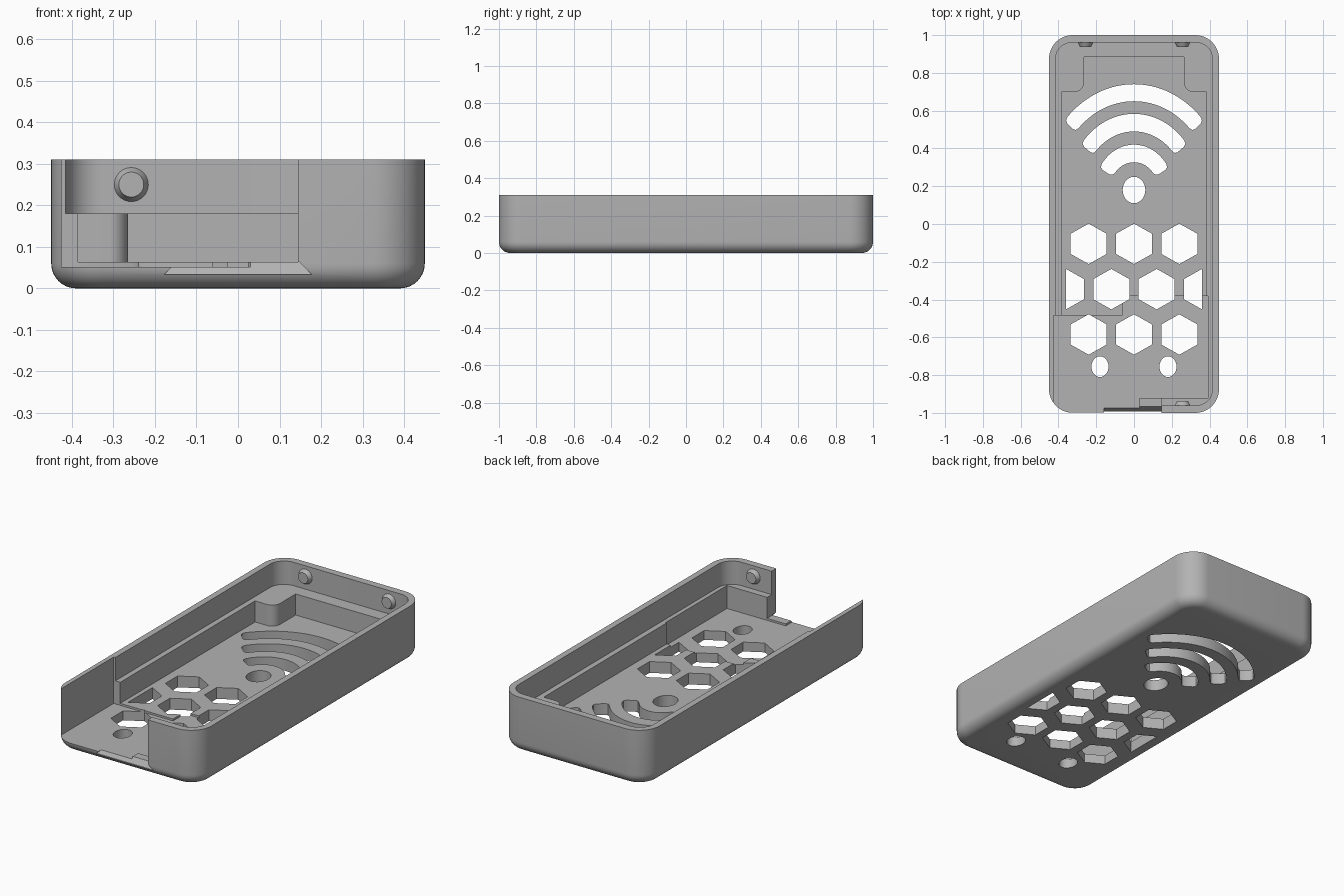
import bpy, bmesh, math
from mathutils import Matrix

cube = bpy.data.objects.get("Cube")
if cube:
    bpy.data.objects.remove(cube, do_unlink=True)

grey = bpy.data.materials.new("plain grey")
grey.use_nodes = True
COLOUR = (0.45, 0.45, 0.45, 1)
grey.diffuse_color = COLOUR
grey.node_tree.nodes["Principled BSDF"].inputs["Base Color"].default_value = COLOUR


def make(name, bm):
    bmesh.ops.recalc_face_normals(bm, faces=bm.faces)
    mesh = bpy.data.meshes.new(name)
    bm.to_mesh(mesh)
    bm.free()
    mesh.materials.append(grey)
    ob = bpy.data.objects.new(name, mesh)
    bpy.context.collection.objects.link(ob)
    return ob


def prism(bm, pts, z0, z1):
    base = bm.faces.new([bm.verts.new((x, y, z0)) for x, y in pts])
    top = bmesh.ops.extrude_face_region(bm, geom=[base])["geom"]
    for v in top:
        if isinstance(v, bmesh.types.BMVert):
            v.co.z = z1


def arc(cx, cy, rx, ry, a0, a1, n):
    return [(cx + rx * math.cos(math.radians(a0 + (a1 - a0) * i / n)),
             cy + ry * math.sin(math.radians(a0 + (a1 - a0) * i / n))) for i in range(n + 1)]


def rounded(hx, hy, r, n=12):
    pts = []
    for sx, sy, a in ((1, 1, 0), (-1, 1, 90), (-1, -1, 180), (1, -1, 270)):
        pts += arc(sx * (hx - r), sy * (hy - r), r, r, a, a + 90, n)
    return pts


def rect(x0, x1, y0, y1):
    return [(x0, y0), (x1, y0), (x1, y1), (x0, y1)]


def cut(body, shapes):
    """Subtract a set of separate prisms given as (points, z0, z1)."""
    bm = bmesh.new()
    for pts, z0, z1 in shapes:
        prism(bm, pts, z0, z1)
    cut_with(body, make("cutter", bm))


def cut_with(body, cutter):
    cutter.hide_render = True
    mod = body.modifiers.new("cut", "BOOLEAN")
    mod.operation, mod.solver, mod.object = "DIFFERENCE", "EXACT", cutter
    bpy.context.view_layer.objects.active = body
    bpy.ops.object.modifier_apply(modifier=mod.name)
    bpy.data.objects.remove(cutter, do_unlink=True)


HEIGHT, LEDGE, FLOOR, RECESS, OVER = 0.31, 0.18, 0.063, 0.052, 0.5

# Outer shell with a rounded bottom edge
bm = bmesh.new()
prism(bm, rounded(0.45, 1, 0.125), 0, HEIGHT)
bottom = [e for e in bm.edges if all(v.co.z < 0.001 for v in e.verts)]
bmesh.ops.bevel(bm, geom=bottom, offset=0.06, segments=8, profile=0.5, affect="EDGES")
case = make("case_tray", bm)

# Upper cavity above the ledge
cut(case, [(rounded(0.415, 0.96, 0.085), LEDGE, OVER)])

# Lower cavity with rounded corner blocks at the back
right = [(0.385, -0.92), (0.385, 0.70)] + arc(0.31, 0.75, 0.045, 0.05, 270, 180, 8) + [(0.265, 0.885)]
left = [(-x, y) for x, y in reversed(right)]
cut(case, [(right + left, FLOOR, 0.2)])

# Open front corner and shallow floor recesses
cut(case, [(rect(-0.425, 0.145, -1.1, -0.485), FLOOR, OVER)])
cut(case, [(rect(-0.425, 0.03, -1.1, -0.485), RECESS, 0.1)])
cut(case, [(rect(-0.06, 0.392, -0.92, -0.38), RECESS, LEDGE)])

# Sloped notch in the front lip
bm = bmesh.new()
loops = [[bm.verts.new((s * x, y, z)) for s, x, y in
          ((-1, w, -1.1), (1, w, -1.1), (1, w, back), (-1, w, back))]
         for w, back, z in ((0.178, -0.988, 0.033), (0.145, -0.965, 0.066))]
bm.faces.new(loops[0])
bm.faces.new(loops[1])
for i in range(4):
    j = (i + 1) % 4
    bm.faces.new((loops[0][i], loops[0][j], loops[1][j], loops[1][i]))
cut_with(case, make("notch_cutter", bm))


# Floor vents: hexagons, signal arcs and round holes
def hexagon(cx, cy):
    pts = [(cx + 0.11 * math.sin(math.radians(60 * i)),
            cy + 0.107 * math.cos(math.radians(60 * i))) for i in range(6)]
    if abs(cx) > 0.3:  # outermost ones are halved along the wall
        s = math.copysign(1, cx)
        pts = [p for p in pts if s * (p[0] - cx) < 0.01]
    return pts


def band(r_in, r_out, half):
    """Arched slot around the dot, with softened corners."""
    ring = []
    for r, sign in ((r_out, 1), (r_in, -1)):
        ease = math.degrees(0.025 / r)
        row = [(r - sign * 0.022, half), (r - sign * 0.006, half - ease * 0.3)]
        a = half - ease
        row += [(r, a - 2 * a * i / 32) for i in range(33)]
        row += [(rr, -t) for rr, t in reversed(row[:2])]
        ring += row if sign > 0 else row[::-1]
    return [(0.87 * r * math.sin(math.radians(t)),
             0.18 + r * math.cos(math.radians(t))) for r, t in ring]


def oval(cx, cy, rx, ry):
    return arc(cx, cy, rx, ry, 0, 360, 32)[:-1]


vents = [hexagon(x, y) for y in (-0.105, -0.585) for x in (-0.24, 0, 0.24)]
vents += [hexagon(x, -0.345) for x in (-0.36, -0.12, 0.12, 0.36)]
vents += [band(0.47, 0.56, 49), band(0.31, 0.403, 53), band(0.147, 0.24, 61)]
vents += [oval(0, 0.18, 0.06, 0.07)]
vents += [oval(s * 0.18, -0.755, 0.045, 0.055) for s in (-1, 1)]
cut(case, [(p, -0.1, 0.12) for p in vents])

# Snap bumps inside the end walls
bumps = []
for name, x, side in (("back_right_bump", -0.257, 1), ("back_left_bump", 0.257, 1),
                      ("front_left_bump", 0.257, -1)):
    bm = bmesh.new()
    bmesh.ops.create_cone(bm, cap_ends=True, segments=32, radius1=0.045, radius2=0.03, depth=0.03,
                          matrix=Matrix.Translation((x, side * 0.953, 0.25))
                          @ Matrix.Rotation(side * math.pi / 2, 4, "X"))
    bumps.append(make(name, bm))

# Smooth the curves, keep the edges sharp
bpy.ops.object.select_all(action="DESELECT")
for ob in [case] + bumps:
    ob.select_set(True)
bpy.context.view_layer.objects.active = case
bpy.ops.object.shade_smooth_by_angle(angle=math.radians(30))
